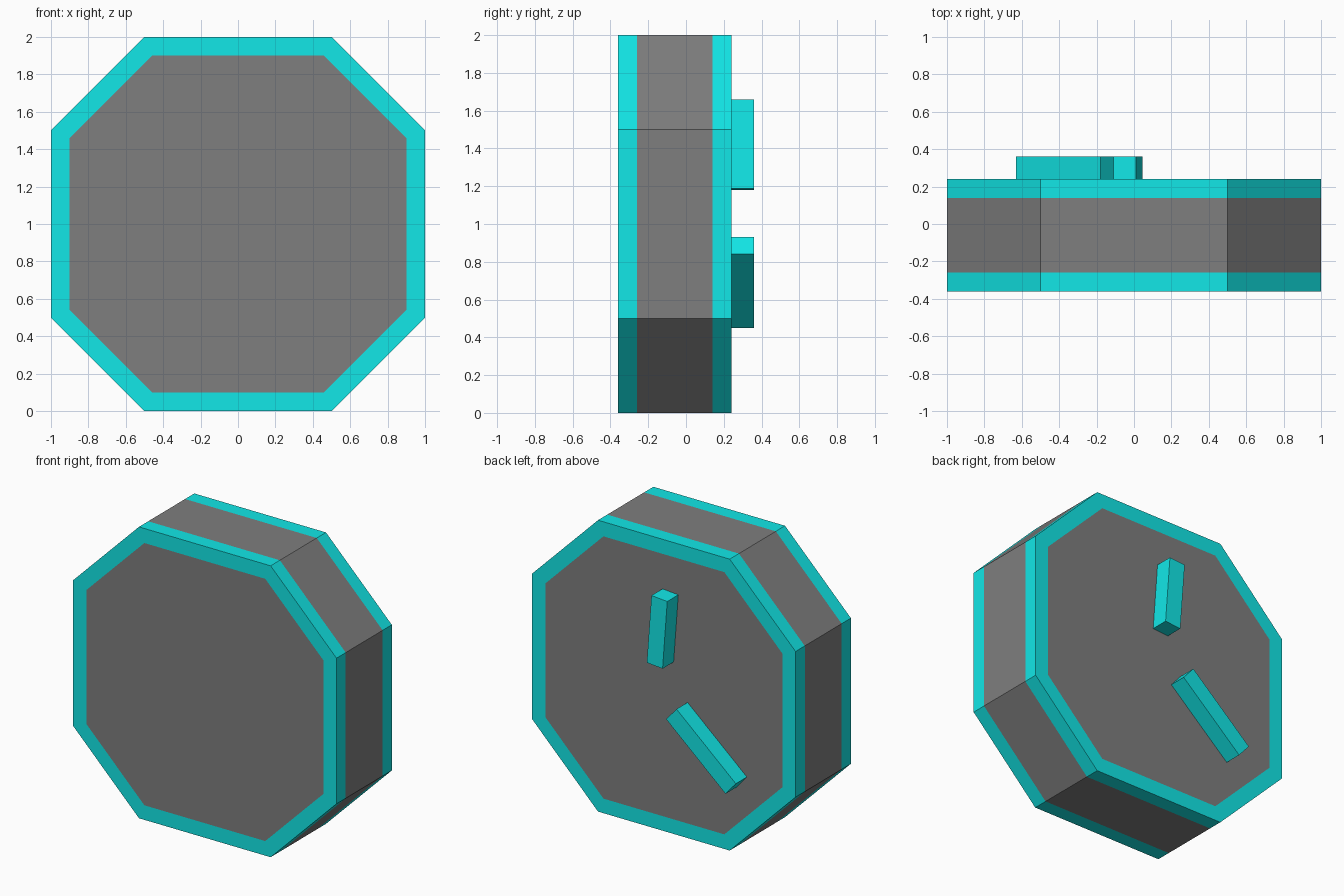
import bpy, bmesh, math

if "Cube" in bpy.data.objects:
    bpy.data.objects.remove(bpy.data.objects["Cube"])


def flat_material(name, rgb):
    m = bpy.data.materials.new(name)
    m.diffuse_color = (*rgb, 1)
    m.use_nodes = True
    m.node_tree.nodes["Principled BSDF"].inputs["Base Color"].default_value = m.diffuse_color
    return m


teal = flat_material("teal trim", (0.006, 0.8, 0.8))
grey = flat_material("grey panel", (0.21, 0.21, 0.21))


def make_object(name, bm, mats):
    bmesh.ops.recalc_face_normals(bm, faces=bm.faces)
    mesh = bpy.data.meshes.new(name)
    bm.to_mesh(mesh)
    bm.free()
    for m in mats:
        mesh.materials.append(m)
    ob = bpy.data.objects.new(name, mesh)
    bpy.context.collection.objects.link(ob)
    return ob


def octagon(bm, half, flat, y):
    """Chamfered-square ring of vertices around z = 1."""
    pts = [(half, -flat), (half, flat), (flat, half), (-flat, half),
           (-half, flat), (-half, -flat), (-flat, -half), (flat, -half)]
    return [bm.verts.new((x, y, z + 1)) for x, z in pts]


# Octagonal body: rings run from the front panel over the rim to the back panel
bm = bmesh.new()
inner = 0.9, 0.459
outer = 1.0, 0.5
rings = [octagon(bm, *size, y) for size, y in (
    (inner, -0.36), (outer, -0.36), (outer, -0.26),
    (outer, 0.14), (outer, 0.24), (inner, 0.24))]
for band, (a, b) in enumerate(zip(rings, rings[1:])):
    for i in range(8):
        j = (i + 1) % 8
        face = bm.faces.new((a[i], a[j], b[j], b[i]))
        face.material_index = 1 if band == 2 else 0   # grey middle band
for ring in (rings[0], rings[-1]):
    bm.faces.new(ring).material_index = 1             # grey panels
make_object("octagon_body", bm, [teal, grey])


# Raised bars on the back
def bar(name, x, z, length, tilt):
    bm = bmesh.new()
    bmesh.ops.create_cube(bm, size=1)
    bmesh.ops.scale(bm, vec=(0.12, 0.12, length), verts=bm.verts)
    ob = make_object(name, bm, [teal])
    ob.location = (x, 0.30, z)
    ob.rotation_euler.y = math.radians(tilt)


bar("upper_bar", -0.032, 1.42, 0.472, -4.3)
bar("lower_bar", -0.366, 0.69, 0.597, 49)
